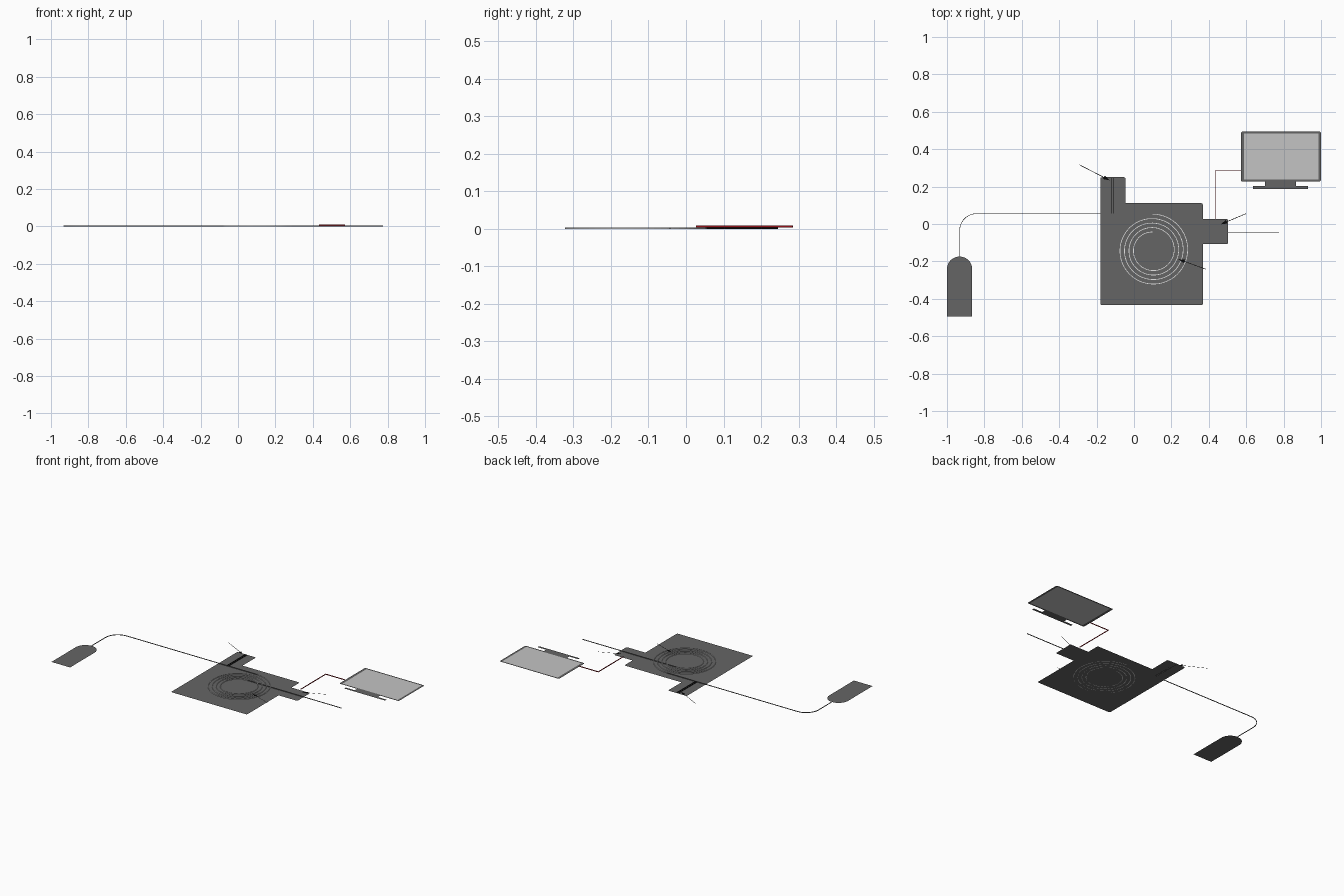
import bpy, bmesh, math
from mathutils import Vector

if "Cube" in bpy.data.objects:
    bpy.data.objects.remove(bpy.data.objects["Cube"])


def mat(name, c):
    m = bpy.data.materials.new(name)
    m.diffuse_color = (c[0], c[1], c[2], 1)
    m.use_nodes = True
    m.node_tree.nodes["Principled BSDF"].inputs["Base Color"].default_value = m.diffuse_color
    return m


GREY = mat("dark grey", (0.13, 0.13, 0.13))
SCREEN = mat("light grey", (0.55, 0.55, 0.55))
BLACK = mat("black", (0.002, 0.002, 0.002))
RED = mat("dark red", (0.3, 0.005, 0.01))
WHITE = mat("white", (0.85, 0.85, 0.85))


def finish(name, bm, m):
    me = bpy.data.meshes.new(name)
    bm.to_mesh(me)
    bm.free()
    me.materials.append(m)
    ob = bpy.data.objects.new(name, me)
    bpy.context.collection.objects.link(ob)
    return ob


def plate(name, pts, z, m):
    bm = bmesh.new()
    f = bm.faces.new([bm.verts.new((x, y, z)) for x, y in pts])
    f.normal_update()
    if f.normal.z < 0:
        f.normal_flip()
    return finish(name, bm, m)


def arc(cx, cy, r, a0, a1, n):
    return [(cx + r * math.cos(math.radians(a0 + (a1 - a0) * i / n)),
             cy + r * math.sin(math.radians(a0 + (a1 - a0) * i / n))) for i in range(n + 1)]


def rounded(x0, x1, y0, y1, r, n=5):
    return (arc(x1 - r, y1 - r, r, 0, 90, n) + arc(x0 + r, y1 - r, r, 90, 180, n)
            + arc(x0 + r, y0 + r, r, 180, 270, n) + arc(x1 - r, y0 + r, r, 270, 360, n))


def strip(name, pts, w, z0, z1, m):
    """Thin rectangular line swept along a flat path, with mitred corners."""
    p = [Vector(q) for q in pts]
    bm = bmesh.new()
    rings = []
    for i, q in enumerate(p):
        d0 = (q - p[max(i - 1, 0)]).normalized()
        d1 = (p[min(i + 1, len(p) - 1)] - q).normalized()
        t = (d0 + d1).normalized()
        d = d1 if d1.length else d0
        k = w / 2 / max(t.dot(d), 0.3)
        n = Vector((-t.y, t.x)) * k
        a, b = q + n, q - n
        rings.append([bm.verts.new((v.x, v.y, z)) for v, z in ((a, z0), (b, z0), (b, z1), (a, z1))])
    for r, s in zip(rings, rings[1:]):
        for j in range(4):
            bm.faces.new((r[j], r[(j + 1) % 4], s[(j + 1) % 4], s[j]))
    bm.faces.new(rings[0])
    bm.faces.new(rings[-1])
    bmesh.ops.recalc_face_normals(bm, faces=bm.faces)
    return finish(name, bm, m)


# main board with its two tabs
r = 0.008
body = (arc(-0.18 + r, -0.434 + r, r, 180, 270, 4) + arc(0.368 - r, -0.434 + r, r, 270, 360, 4)
        + [(0.368, -0.107)] + arc(0.503 - r, -0.107 + r, r, 270, 360, 4)
        + arc(0.503 - r, 0.026 - r, r, 0, 90, 4) + [(0.368, 0.026)]
        + arc(0.368 - r, 0.111 - r, r, 0, 90, 4) + [(-0.045, 0.111)]
        + arc(-0.045 - r, 0.25 - r, r, 0, 90, 4) + arc(-0.18 + r, 0.25 - r, r, 90, 180, 4))
plate("main_board", body, 0.0, GREY)

# supply bottle with domed top
plate("supply_bottle", [(-1, -0.494), (-0.865, -0.494)]
      + arc(-0.9325, -0.2415, 0.0675, 0, 180, 24), 0.0, GREY)

# feed tube, coil and outlet tube
strip("feed_tube", [(-0.932, -0.175)] + arc(-0.842, -0.035, 0.09, 180, 90, 16) + [(0.1, 0.055)],
      0.003, 0.0, 0.004, GREY)
coil = []
for i in range(4 * 64 + 1):
    a = math.radians(90 - 360 * i / 64)
    rad = 0.193 - 0.024 * i / 64
    coil.append((0.1 + rad * math.cos(a), -0.14 + rad * math.sin(a)))
strip("coil_tube", coil, 0.0035, 0.0, 0.004, WHITE)
strip("outlet_tube", [(0.1, -0.043), (0.775, -0.043)], 0.003, 0.0, 0.004, GREY)

# side channel in the upper tab
for i, x in enumerate((-0.118, -0.108)):
    strip(f"side_channel_{i + 1}", [(x, 0.055), (x, 0.245)], 0.002, 0.0, 0.004, BLACK)

# signal wire to the display
strip("signal_wire", [(0.434, 0.026), (0.434, 0.284), (0.572, 0.284)], 0.003, 0.004, 0.009, RED)

# display: ring frame, screen, neck and foot
outer = rounded(0.571, 1.0, 0.227, 0.494, 0.01)
inner = rounded(0.588, 0.986, 0.237, 0.484, 0.002)
bm = bmesh.new()
vo = [bm.verts.new((x, y, 0.004)) for x, y in outer]
vi = [bm.verts.new((x, y, 0.004)) for x, y in inner]
for i in range(len(vo)):
    j = (i + 1) % len(vo)
    bm.faces.new((vo[i], vo[j], vi[j], vi[i]))
finish("display_frame", bm, GREY)
plate("display_screen", inner, 0.004, SCREEN)
plate("display_neck", [(0.70, 0.203), (0.867, 0.203), (0.867, 0.227), (0.70, 0.227)], 0.004, GREY)
plate("display_foot", [(0.635, 0.187), (0.93, 0.187), (0.93, 0.203), (0.635, 0.203)], 0.004, GREY)


# pointer arrows: thin shaft with a triangular head
def arrow(name, tail, tip, head):
    a, b = Vector(tail), Vector(tip)
    d = (b - a).normalized()
    n = Vector((-d.y, d.x))
    c = b - d * head
    w, h = 0.0015, 0.010
    pts = [a + n * w, c + n * w, c + n * h, b, c - n * h, c - n * w, a - n * w]
    plate(name, [(v.x, v.y) for v in pts], 0.006, BLACK)


arrow("arrow_upper_tab", (-0.292, 0.317), (-0.13, 0.233), 0.035)
arrow("arrow_right_tab", (0.598, 0.055), (0.463, -0.002), 0.035)
arrow("arrow_coil", (0.382, -0.241), (0.237, -0.188), 0.035)
